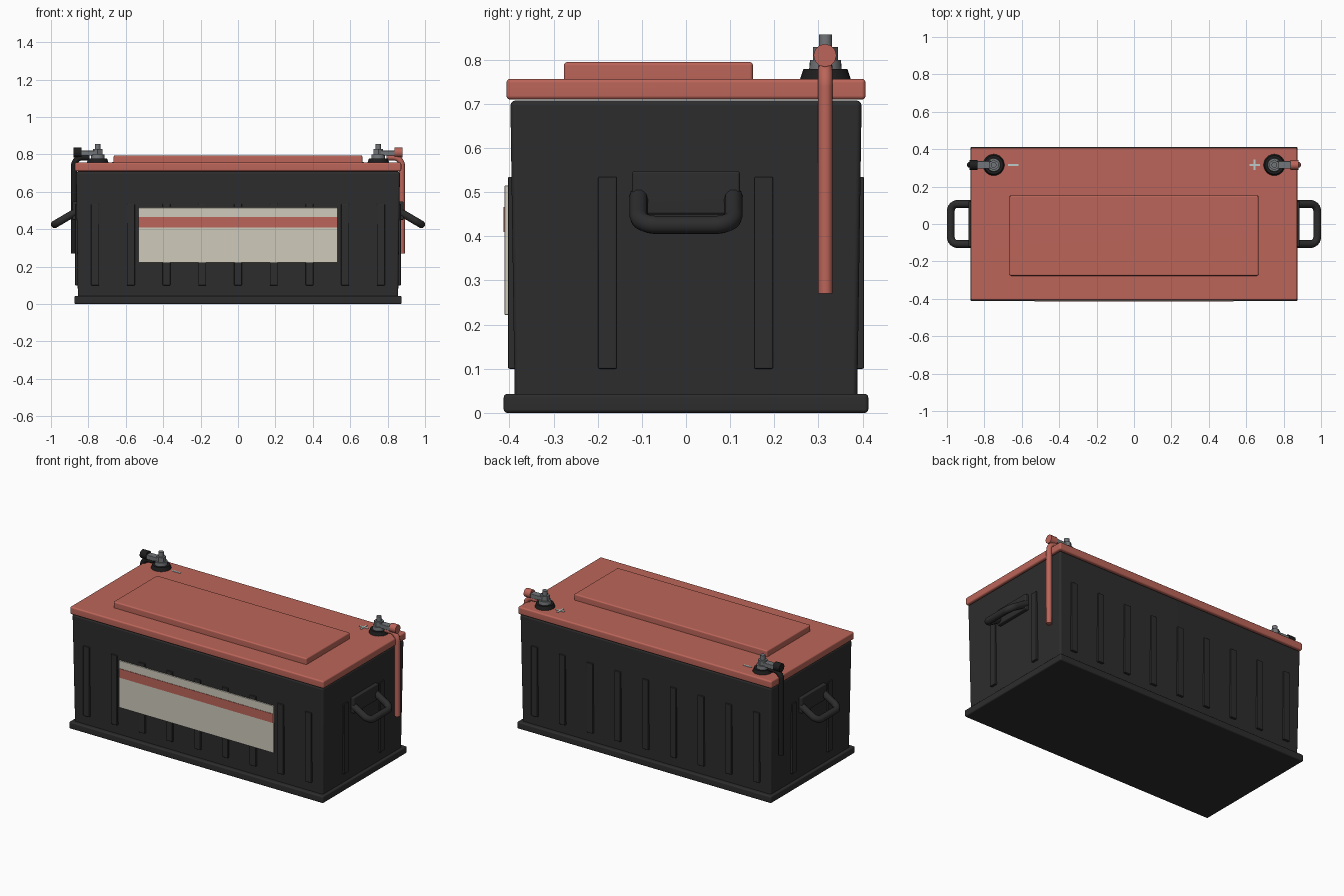
import bpy, bmesh, math
from mathutils import Vector, Matrix

cube = bpy.data.objects.get("Cube")
if cube:
    bpy.data.objects.remove(cube, do_unlink=True)


def material(name, rgb):
    m = bpy.data.materials.new(name)
    m.use_nodes = True
    m.diffuse_color = (*rgb, 1)
    bsdf = next(n for n in m.node_tree.nodes if n.type == 'BSDF_PRINCIPLED')
    bsdf.inputs["Base Color"].default_value = (*rgb, 1)
    bsdf.inputs["Roughness"].default_value = 0.6
    return m


BLACK = material("black plastic", (0.026, 0.026, 0.026))
DARK = material("dark rubber", (0.013, 0.013, 0.014))
RED = material("terracotta red", (0.5, 0.13, 0.1))
CREAM = material("cream label", (0.62, 0.59, 0.5))
METAL = material("grey metal", (0.17, 0.18, 0.19))
PALE = material("pale marking", (0.5, 0.6, 0.57))


def finish(ob, mat):
    ob.data.materials.clear()
    ob.data.materials.append(mat)
    bpy.ops.object.select_all(action='DESELECT')
    ob.select_set(True)
    bpy.context.view_layer.objects.active = ob
    bpy.ops.object.shade_smooth_by_angle(angle=math.radians(48))
    mod = ob.modifiers.new("even_normals", 'WEIGHTED_NORMAL')
    mod.keep_sharp = True
    return ob


def from_bmesh(name, bm, mat):
    mesh = bpy.data.meshes.new(name)
    bm.to_mesh(mesh)
    bm.free()
    ob = bpy.data.objects.new(name, mesh)
    bpy.context.collection.objects.link(ob)
    return finish(ob, mat)


def box(name, lo, hi, mat, bevel=0.0, inset=0.0):
    """Box between two corners; inset narrows its bottom for a taper."""
    lo, hi = Vector(lo), Vector(hi)
    bm = bmesh.new()
    bmesh.ops.create_cube(bm, size=1)
    for v in bm.verts:
        low = v.co.z < 0
        v.co = (lo + hi) / 2 + v.co * (hi - lo)
        if low and inset:
            v.co.x -= math.copysign(inset, v.co.x)
            v.co.y -= math.copysign(inset, v.co.y)
    if bevel:
        bmesh.ops.bevel(bm, geom=bm.edges[:], offset=bevel, segments=3,
                        profile=0.5, affect='EDGES')
    return from_bmesh(name, bm, mat)


def cone(name, centre, r1, r2, depth, mat, sides=24, axis='Z'):
    bm = bmesh.new()
    turn = Matrix.Rotation(math.pi / 2, 4, 'Y') if axis == 'X' else Matrix()
    bmesh.ops.create_cone(bm, cap_ends=True, segments=sides, radius1=r1,
                          radius2=r2, depth=depth,
                          matrix=Matrix.Translation(centre) @ turn)
    return from_bmesh(name, bm, mat)


def tube(name, corners, fillet, radius, mat):
    """Round tube through the corners, each inner corner rounded off."""
    pts = [Vector(c) for c in corners]
    path = [pts[0]]
    for a, b, c in zip(pts, pts[1:], pts[2:]):
        p = b + (a - b).normalized() * fillet
        q = b + (c - b).normalized() * fillet
        for i in range(9):
            t = i / 8
            # conic blend with a near circular weight
            w0, w1, w2 = (1 - t) ** 2, 2 * t * (1 - t) * 0.707, t * t
            path.append((p * w0 + b * w1 + q * w2) / (w0 + w1 + w2))
    path.append(pts[-1])
    cu = bpy.data.curves.new(name, 'CURVE')
    cu.dimensions = '3D'
    cu.bevel_depth = radius
    cu.bevel_resolution = 3
    cu.use_fill_caps = True
    sp = cu.splines.new('POLY')
    sp.points.add(len(path) - 1)
    for point, co in zip(sp.points, path):
        point.co = (*co, 1)
    ob = bpy.data.objects.new(name, cu)
    bpy.context.collection.objects.link(ob)
    bpy.ops.object.select_all(action='DESELECT')
    ob.select_set(True)
    bpy.context.view_layer.objects.active = ob
    bpy.ops.object.convert(target='MESH')
    return finish(bpy.context.object, mat)


# Case, foot flange, lid and raised lid panel
box("base_flange", (-0.875, -0.413, 0), (0.875, 0.413, 0.043), BLACK, 0.008)
box("case", (-0.866, -0.398, 0.03), (0.866, 0.398, 0.708), BLACK, 0.012, 0.01)
box("lid", (-0.873, -0.407, 0.71), (0.873, 0.407, 0.757), RED, 0.009)
box("lid_panel", (-0.665, -0.277, 0.745), (0.665, 0.152, 0.795), RED, 0.008)

# Reinforcing ribs on the long walls and the ends
for side in (-1, 1):
    face = "front" if side < 0 else "back"
    for i in range(9):
        x = (i - 4) * 0.191
        y0, y1 = sorted((side * 0.38, side * 0.403))
        box(f"{face}_rib_{i + 1}", (x - 0.021, y0, 0.1), (x + 0.021, y1, 0.535),
            BLACK, 0.003)
    end = "right" if side < 0 else "left"
    for i, y in enumerate((-0.178, 0.176)):
        x0, x1 = sorted((side * 0.84, side * 0.871))
        box(f"{end}_rib_{i + 1}", (x0, y - 0.021, 0.1), (x1, y + 0.021, 0.535),
            BLACK, 0.003)

# Front label with a coloured stripe
box("front_label", (-0.533, -0.411, 0.222), (0.533, -0.402, 0.515), CREAM, 0.002)
box("label_stripe", (-0.531, -0.4135, 0.41), (0.531, -0.41, 0.466), RED)

for side, end, colour in ((-1, "right", DARK), (1, "left", RED)):
    # Carry handle and its mounting block
    x0, x1 = sorted((side * 0.85, side * 0.885))
    box(f"{end}_handle_mount", (x0, -0.122, 0.45), (x1, 0.122, 0.548), BLACK, 0.006)
    tube(f"{end}_handle",
         [(side * 0.868, -0.107, 0.492), (side * 0.98, -0.107, 0.426),
          (side * 0.98, 0.107, 0.426), (side * 0.868, 0.107, 0.492)],
         0.04, 0.021, BLACK)

    # Terminal: rubber foot, clamp ring, nut and post
    x, y = side * 0.75, 0.316
    cone(f"{end}_terminal_foot", (x, y, 0.767), 0.058, 0.05, 0.024, DARK)
    cone(f"{end}_clamp_ring", (x, y, 0.789), 0.037, 0.035, 0.022, METAL)
    cone(f"{end}_terminal_nut", (x, y, 0.814), 0.028, 0.028, 0.03, METAL, 6)
    cone(f"{end}_terminal_post", (x, y, 0.828), 0.015, 0.015, 0.058, METAL, 12)
    x0, x1 = sorted((x, side * 0.84))
    box(f"{end}_clamp_arm", (x0, y - 0.02, 0.794), (x1, y + 0.02, 0.82), METAL, 0.003)

    # Clamp cap and the cable hanging down the end wall
    cone(f"{end}_clamp_cap", (side * 0.858, y - 0.001, 0.81), 0.026, 0.026, 0.044,
         colour, 12, 'X')
    tube(f"{end}_cable",
         [(side * 0.795, y, 0.784), (side * 0.877, y, 0.784), (side * 0.877, y, 0.27)],
         0.045, 0.0165, colour)

    # Polarity mark on the lid
    mx, my = side * 0.645, 0.316
    box(f"{end}_mark_bar", (mx - 0.028, my - 0.005, 0.755),
        (mx + 0.028, my + 0.005, 0.76), PALE)
    if side > 0:
        box(f"{end}_mark_cross", (mx - 0.005, my - 0.028, 0.755),
            (mx + 0.005, my + 0.028, 0.7598), PALE)
